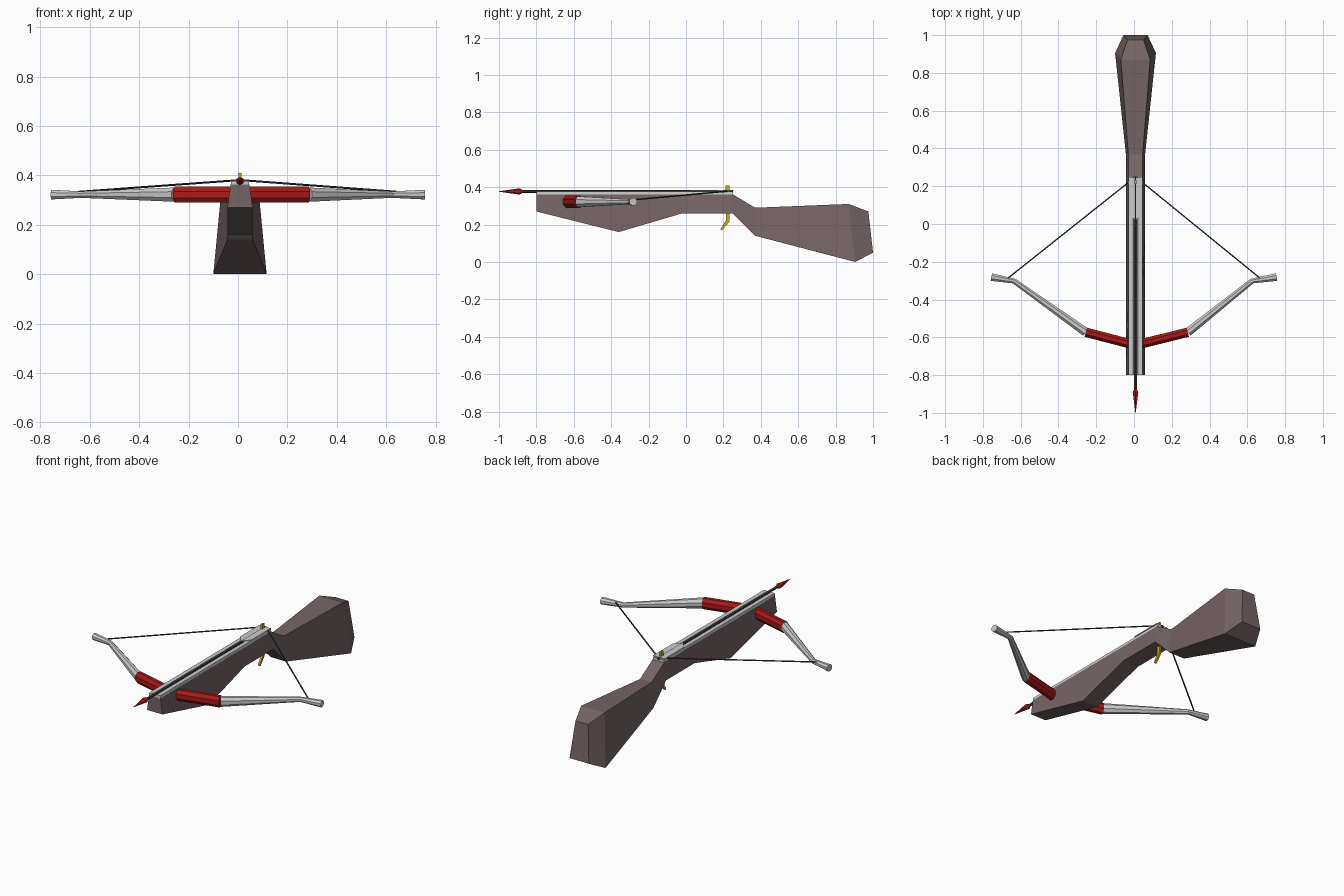
import bpy, bmesh, math
from mathutils import Vector

if "Cube" in bpy.data.objects:
    bpy.data.objects.remove(bpy.data.objects["Cube"])

CX = 0.008  # centre line of the stock


def material(name, rgb):
    m = bpy.data.materials.new(name)
    m.diffuse_color = (*rgb, 1)
    m.use_nodes = True
    m.node_tree.nodes["Principled BSDF"].inputs["Base Color"].default_value = m.diffuse_color
    return m


WOOD = material("wood", (0.18, 0.13, 0.13))
RED = material("red", (0.4, 0.01, 0.01))
GOLD = material("gold", (0.55, 0.45, 0.02))
DARK = material("dark", (0.05, 0.045, 0.045))


def loft(name, rings, mat=None):
    """Bridge closed rings of equal length and cap both ends."""
    bm = bmesh.new()
    loops = [[bm.verts.new(p) for p in r] for r in rings]
    n = len(loops[0])
    for a, b in zip(loops, loops[1:]):
        for i in range(n):
            j = (i + 1) % n
            bm.faces.new((a[i], a[j], b[j], b[i]))
    bm.faces.new(loops[0])
    bm.faces.new(loops[-1])
    bmesh.ops.recalc_face_normals(bm, faces=bm.faces[:])
    me = bpy.data.meshes.new(name)
    bm.to_mesh(me)
    bm.free()
    ob = bpy.data.objects.new(name, me)
    bpy.context.collection.objects.link(ob)
    if mat:
        me.materials.append(mat)
    return ob


def tube(name, stations, sides, mat=None):
    """Stations are (point, side radius, vertical radius)."""
    pts = [Vector(s[0]) for s in stations]
    rings = []
    for i, (p, (_, rs, rz)) in enumerate(zip(pts, stations)):
        d = pts[min(i + 1, len(pts) - 1)] - pts[max(i - 1, 0)]
        side = Vector((d.y, -d.x, 0)).normalized()
        up = side.cross(d).normalized()
        angles = [2 * math.pi * (k + 0.5) / sides for k in range(sides)]
        rings.append([p + side * rs * math.cos(a) + up * rz * math.sin(a) for a in angles])
    return loft(name, rings, mat)


# Wooden stock: (top y, z, half width, bottom y, z, half width)
stock = [
    (-0.80, 0.362, 0.038, -0.80, 0.27, 0.051),
    (-0.36, 0.362, 0.038, -0.36, 0.16, 0.051),
    (-0.02, 0.362, 0.038, -0.02, 0.26, 0.051),
    (0.25, 0.362, 0.038, 0.25, 0.26, 0.051),
    (0.37, 0.29, 0.038, 0.37, 0.14, 0.051),
    (0.87, 0.31, 0.078, 0.905, 0.0, 0.108),
    (0.975, 0.27, 0.042, 1.0, 0.05, 0.064),
]
loft("stock", [[(CX - wt, yt, zt), (CX + wt, yt, zt), (CX + wb, yb, zb), (CX - wb, yb, zb)]
               for yt, zt, wt, yb, zb, wb in stock], WOOD)

# Grooved metal rail
groove = [(-0.038, 0.358), (0.038, 0.358), (0.036, 0.378), (0.012, 0.378),
          (0, 0.366), (-0.012, 0.378), (-0.036, 0.378)]
loft("rail", [[(CX + x, y, z) for x, z in groove] for y in (-0.80, 0.25)])

# Bow limbs and string, both sides
for label, s, knee, bend, tip in (("right", 1, 0.285, 0.625, 0.755), ("left", -1, 0.255, 0.635, 0.755)):
    root = (CX, -0.642, 0.322)
    k = (s * knee, -0.573, 0.322)
    tube("bow_grip_" + label, [(root, 0.027, 0.035), (k, 0.027, 0.035)], 8, RED)
    tube("bow_limb_" + label, [(k, 0.025, 0.031), ((s * bend, -0.302, 0.322), 0.015, 0.014),
                               ((s * tip, -0.281, 0.322), 0.022, 0.021)], 8)
    tube("string_" + label, [((s * 0.665, -0.285, 0.332), 0.004, 0.004),
                             ((CX, 0.25, 0.381), 0.004, 0.004)], 6, DARK)

# Bolt shaft, head and fletching
tube("bolt_shaft", [((CX, y, 0.377), 0.008, 0.008) for y in (-0.90, 0.25)], 6, DARK)
tube("bolt_head", [((CX, -1.0, 0.377), 0.001, 0.001), ((CX, -0.89, 0.377), 0.017, 0.017),
                   ((CX, -0.875, 0.377), 0.008, 0.008)], 6, RED)
vane = [(0, 0.02), (0.038, 0.06), (0.038, 0.245), (-0.038, 0.245), (-0.038, 0.06)]
loft("fletching", [[(CX + x, y, z) for x, y in vane] for z in (0.38, 0.384)])

# Trigger running up through the stock to the string catch
trigger = [(0.211, 0.41), (0.232, 0.41), (0.232, 0.215), (0.192, 0.168), (0.184, 0.176), (0.213, 0.22)]
loft("trigger", [[(x, y, z) for y, z in trigger] for x in (CX - 0.006, CX + 0.006)], GOLD)
